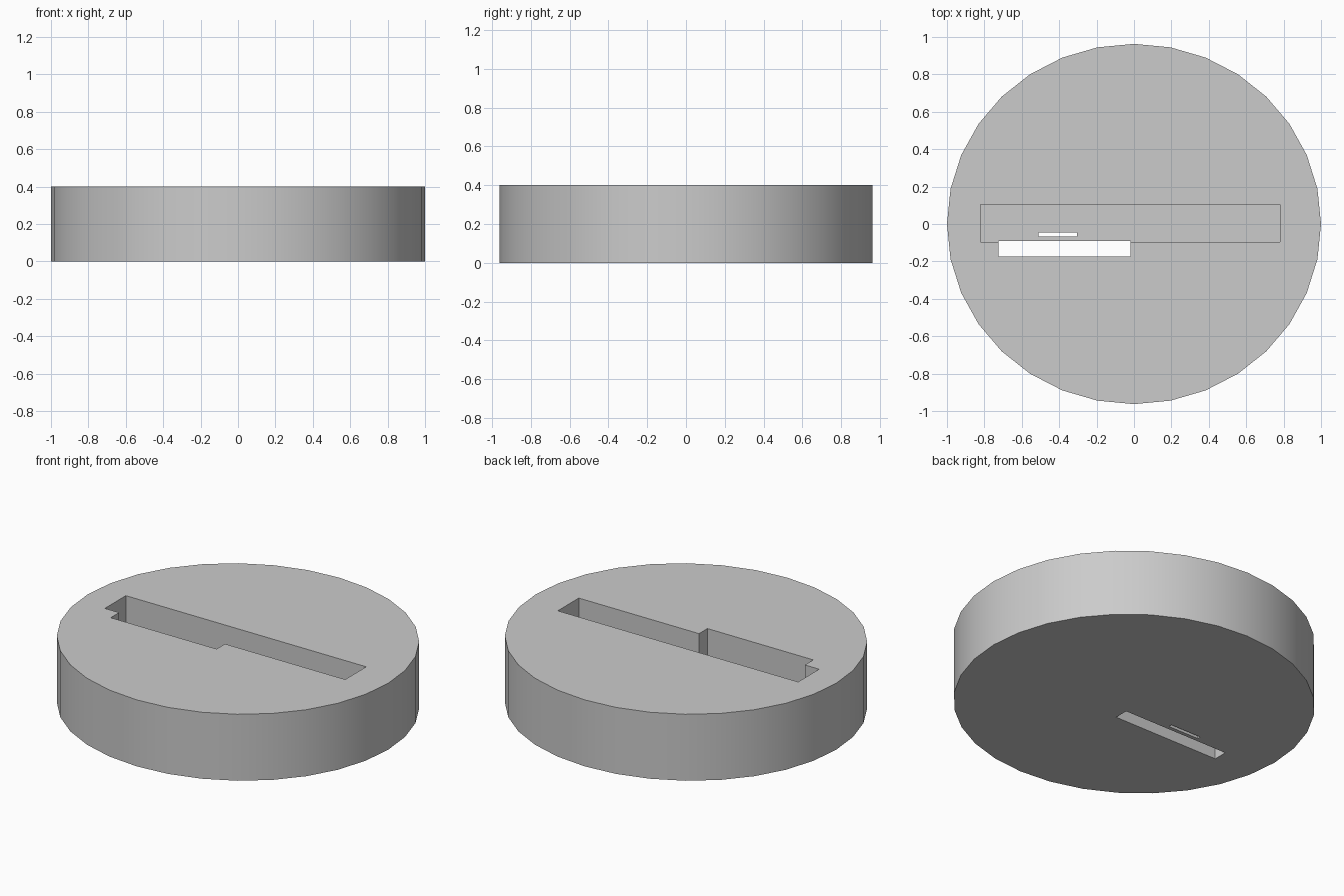
import bpy
import math

if "Cube" in bpy.data.objects:
    bpy.data.objects.remove(bpy.data.objects["Cube"], do_unlink=True)

HEIGHT = 0.4
FLOOR = 0.1      # thickness left under the main slot
OVER = 0.1       # how far cutters reach past the disc

# Single grey colour
grey = bpy.data.materials.new("light_grey")
grey.use_nodes = True
colour = (0.6, 0.6, 0.6, 1)
grey.diffuse_color = colour
grey.node_tree.nodes["Principled BSDF"].inputs["Base Color"].default_value = colour

# Round base, slightly narrower front to back
bpy.ops.mesh.primitive_cylinder_add(vertices=32, radius=1, depth=HEIGHT,
                                    location=(0, 0, HEIGHT / 2))
base = bpy.context.object
base.name = "dock_base"
base.scale.y = 0.963
bpy.ops.object.transform_apply(location=True, rotation=False, scale=True)
base.data.materials.append(grey)


def cut_slot(name, x0, x1, y0, y1, z0, z1):
    """Cut a box-shaped slot out of the base."""
    low, high = (x0, y0, z0), (x1, y1, z1)
    centre = [(a + b) / 2 for a, b in zip(low, high)]
    bpy.ops.mesh.primitive_cube_add(size=1, location=centre)
    cutter = bpy.context.object
    cutter.name = name
    cutter.scale = [b - a for a, b in zip(low, high)]
    cutter.hide_render = True
    cutter.data.materials.append(grey)
    bpy.context.view_layer.update()
    bpy.context.view_layer.objects.active = base
    mod = base.modifiers.new(name, 'BOOLEAN')
    mod.operation = 'DIFFERENCE'
    mod.solver = 'EXACT'
    mod.object = cutter
    bpy.ops.object.modifier_apply(modifier=mod.name)
    bpy.data.objects.remove(cutter, do_unlink=True)


# Long blind slot, open front slot and thin connector slit
cut_slot("main_slot", -0.82, 0.78, -0.095, 0.105, FLOOR, HEIGHT + OVER)
cut_slot("front_slot", -0.725, -0.02, -0.175, -0.09, -OVER, HEIGHT + OVER)
cut_slot("connector_slit", -0.51, -0.305, -0.067, -0.046, -OVER, FLOOR + OVER)

# Smooth round wall with crisp rims
bpy.ops.object.select_all(action='DESELECT')
base.select_set(True)
bpy.context.view_layer.objects.active = base
bpy.ops.object.shade_smooth_by_angle(angle=math.radians(30))
